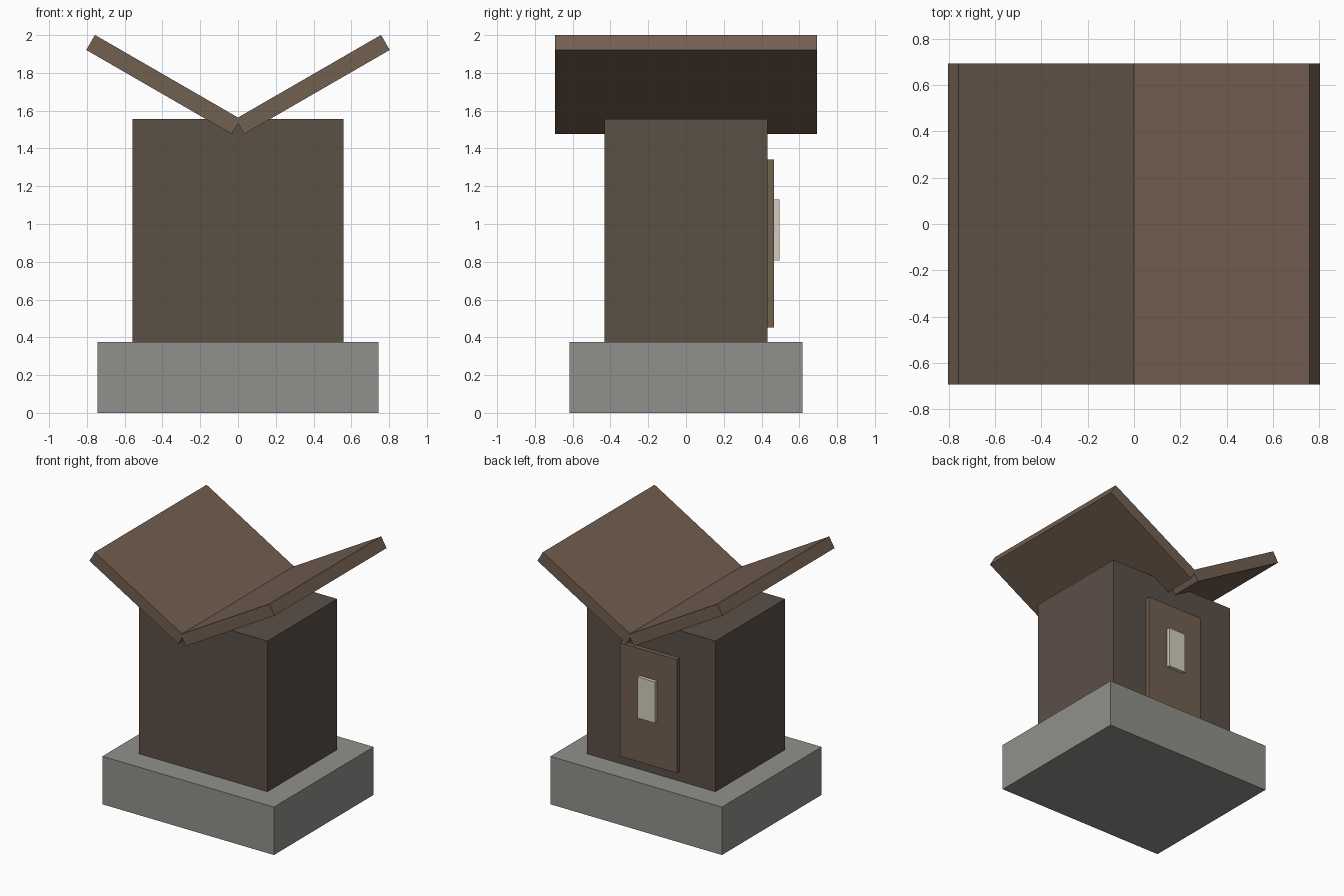
import bpy
from math import radians, sin, cos

if "Cube" in bpy.data.objects:
    bpy.data.objects.remove(bpy.data.objects["Cube"])


def material(name, rgb):
    mat = bpy.data.materials.new(name)
    mat.diffuse_color = (*rgb, 1)
    mat.use_nodes = True
    mat.node_tree.nodes["Principled BSDF"].inputs["Base Color"].default_value = mat.diffuse_color
    return mat


stone = material("stone", (0.28, 0.285, 0.26))
dark_wood = material("dark_wood", (0.105, 0.08, 0.062))
brown_wood = material("brown_wood", (0.17, 0.115, 0.082))
pale = material("pale_glass", (0.65, 0.62, 0.52))


def box(name, size, center, mat, tilt=0.0):
    bpy.ops.mesh.primitive_cube_add(size=1, location=center)
    obj = bpy.context.object
    obj.name = name
    obj.scale = size
    bpy.ops.object.transform_apply(location=False, rotation=False, scale=True)
    obj.rotation_euler.y = tilt
    obj.data.materials.append(mat)
    return obj


# Stone footing and cabin body
box("stone_base", (1.488, 1.235, 0.376), (0, 0, 0.188), stone)
box("cabin_body", (1.116, 0.865, 1.181), (0, 0, 0.9665), dark_wood)

# Door and its window on the back wall
box("door", (0.495, 0.035, 0.89), (0, 0.4495, 0.897), brown_wood)
box("door_window", (0.15, 0.027, 0.322), (0, 0.4805, 0.969), pale)

# Two roof slabs tilted up into a V, slightly overlapping at the valley
angle = radians(30)
length, thick = 0.89, 0.092
inner_x, inner_z = -0.0134, 1.556
cx = inner_x + length / 2 * cos(angle) + thick / 2 * sin(angle)
cz = inner_z + length / 2 * sin(angle) - thick / 2 * cos(angle)
for side, label in ((1, "right"), (-1, "left")):
    box(f"roof_slab_{label}", (length, 1.386, thick),
        (side * cx, 0, cz), brown_wood, -side * angle)
